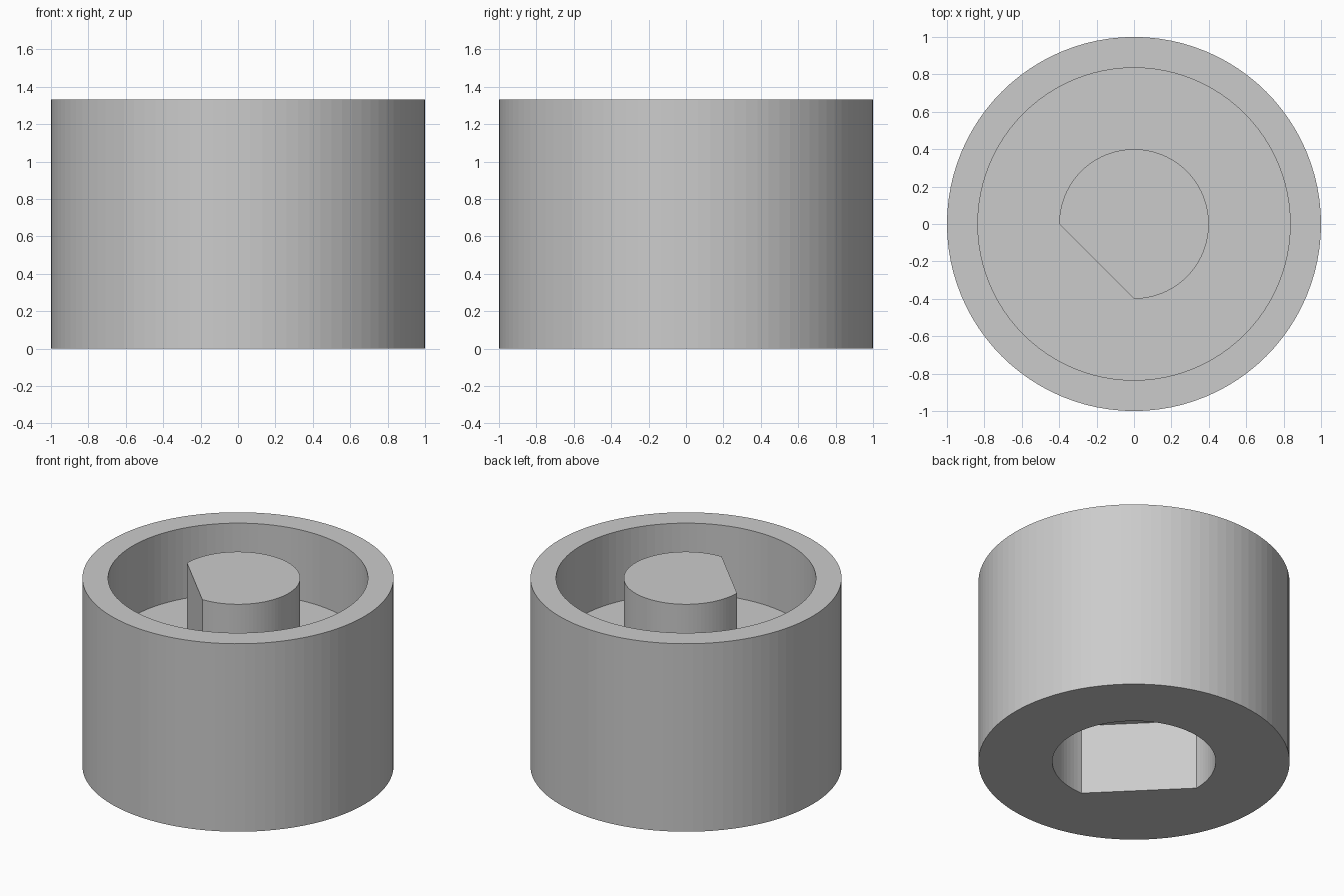
import bpy
import bmesh
from math import cos, sin, pi

SEGMENTS = 96
HEIGHT = 1.333
FLOOR = 0.833
SOCKET_DEPTH = 0.5
OUTER, INNER, POST, SOCKET = 1.0, 0.835, 0.4, 0.525
FLAT_DIRECTION = 1.25 * pi   # flat of the post and socket faces -x -y

if "Cube" in bpy.data.objects:
    bpy.data.objects.remove(bpy.data.objects["Cube"], do_unlink=True)

grey = bpy.data.materials.new("plain grey")
grey.use_nodes = True
grey.diffuse_color = (0.6, 0.6, 0.6, 1)
grey.node_tree.nodes["Principled BSDF"].inputs["Base Color"].default_value = grey.diffuse_color


def ring(bm, radius, z, flat=False):
    """Circle of vertices, optionally cut straight across a quarter turn."""
    verts = []
    for i in range(SEGMENTS):
        a = 2 * pi * i / SEGMENTS
        r = radius
        off = a - FLAT_DIRECTION
        if flat and abs(off) < pi / 4:
            r = radius * cos(pi / 4) / cos(off)
        verts.append(bm.verts.new((r * cos(a), r * sin(a), z)))
    return verts


bm = bmesh.new()

# One continuous skin: socket ceiling, base, outer wall, rim, recess, post top
rings = [
    ring(bm, SOCKET, SOCKET_DEPTH, flat=True),
    ring(bm, SOCKET, 0, flat=True),
    ring(bm, OUTER, 0),
    ring(bm, OUTER, HEIGHT),
    ring(bm, INNER, HEIGHT),
    ring(bm, INNER, FLOOR),
    ring(bm, POST, FLOOR, flat=True),
    ring(bm, POST, HEIGHT, flat=True),
]
for low, high in zip(rings, rings[1:]):
    for i in range(SEGMENTS):
        j = (i + 1) % SEGMENTS
        bm.faces.new((low[i], low[j], high[j], high[i]))
bm.faces.new(rings[0][::-1])
bm.faces.new(rings[-1])
bmesh.ops.recalc_face_normals(bm, faces=bm.faces)

mesh = bpy.data.meshes.new("round_cap_with_post")
bm.to_mesh(mesh)
bm.free()
mesh.materials.append(grey)
cap = bpy.data.objects.new("round_cap_with_post", mesh)
bpy.context.collection.objects.link(cap)
